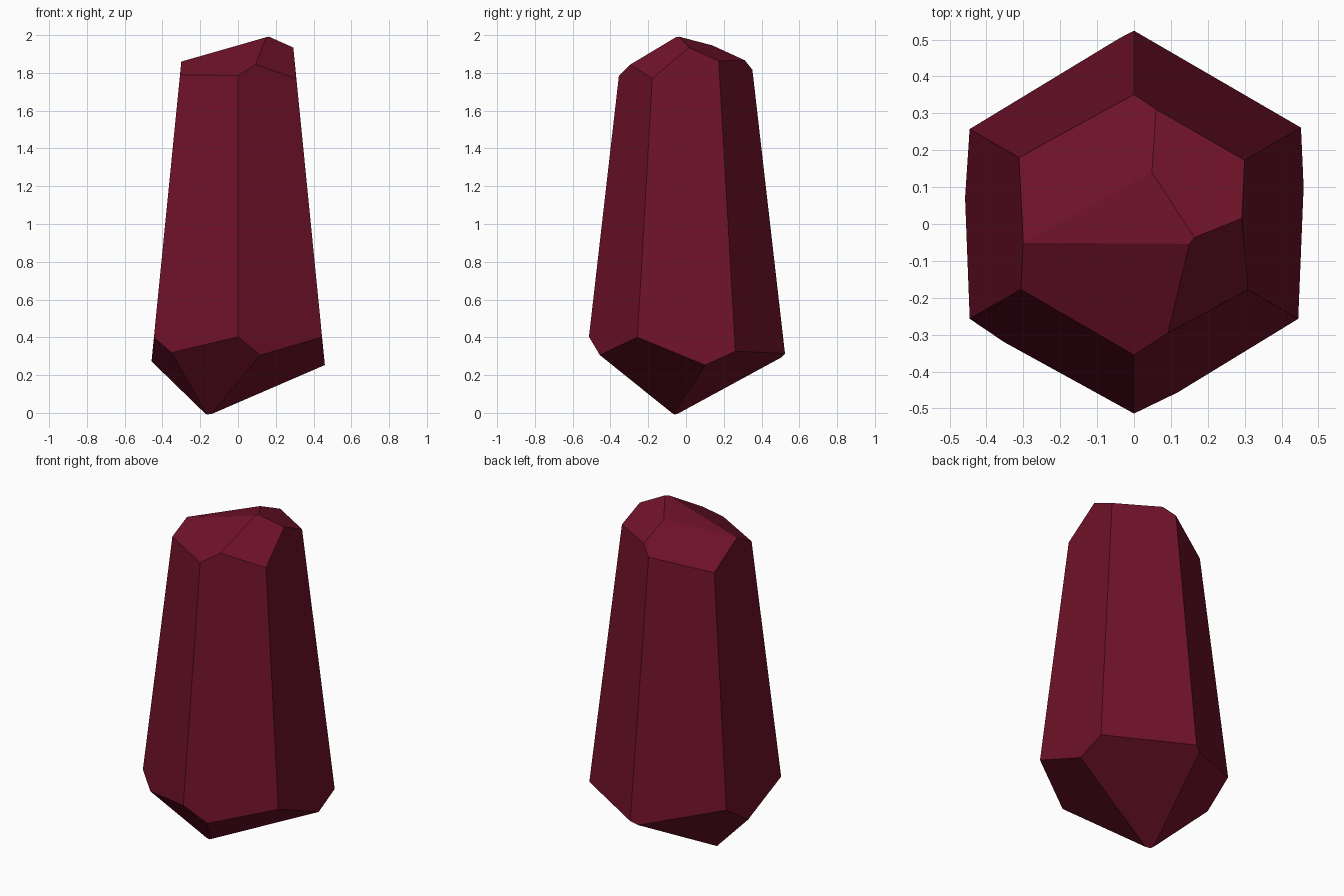
import bpy, bmesh, math
from mathutils import Vector

if "Cube" in bpy.data.objects:
    bpy.data.objects.remove(bpy.data.objects["Cube"])

bm = bmesh.new()

# Tapered hexagonal shaft, corners on the y axis
def ring(z):
    r = (0.485 - 0.0994 * z) / math.cos(math.pi / 6)
    return [bm.verts.new((r * math.sin(i * math.pi / 3), r * math.cos(i * math.pi / 3), z)) for i in range(6)]

low, high = ring(-0.3), ring(2.3)
bm.faces.new(low)
bm.faces.new(high[::-1])
for i in range(6):
    j = (i + 1) % 6
    bm.faces.new((low[i], high[i], high[j], low[j]))
bmesh.ops.recalc_face_normals(bm, faces=bm.faces)

# Slice with the plane z = a + b*x + c*y and cap the cut
def facet(a, b, c, side):
    res = bmesh.ops.bisect_plane(bm, geom=bm.verts[:] + bm.edges[:] + bm.faces[:], dist=1e-5,
                                 plane_co=(0, 0, a), plane_no=Vector((-b, -c, 1)) * side,
                                 clear_outer=True)
    edges = [e for e in res["geom_cut"] if isinstance(e, bmesh.types.BMEdge)]
    bmesh.ops.contextual_create(bm, geom=edges)

# Tip facets: front, right front, back left, crown, right back
for a, b, c in [(1.974, 0.29, 0.532), (2.145, -0.761, 0.783), (1.989, 0.51, -0.49),
                (1.942, 0.286, -0.074), (2.02, -0.27, -0.44)]:
    facet(a, b, c, 1)

# Base facets: front, right front, right back, back left, left
for a, b, c in [(-0.12, -0.323, -1.018), (0.042, 0.555, -0.435), (0.068, 0.30, 0.47),
                (-0.092, -0.686, 0.712), (-0.221, -1.145, -0.43)]:
    facet(a, b, c, -1)

bmesh.ops.remove_doubles(bm, verts=bm.verts, dist=1e-4)
bmesh.ops.recalc_face_normals(bm, faces=bm.faces)
mesh = bpy.data.meshes.new("crystal")
bm.to_mesh(mesh)
bm.free()
crystal = bpy.data.objects.new("crystal", mesh)
bpy.context.collection.objects.link(crystal)

# Deep red gem colour
mat = bpy.data.materials.new("deep_red")
mat.diffuse_color = (0.16, 0.006, 0.022, 1)
mat.use_nodes = True
mat.node_tree.nodes["Principled BSDF"].inputs["Base Color"].default_value = mat.diffuse_color
mesh.materials.append(mat)
